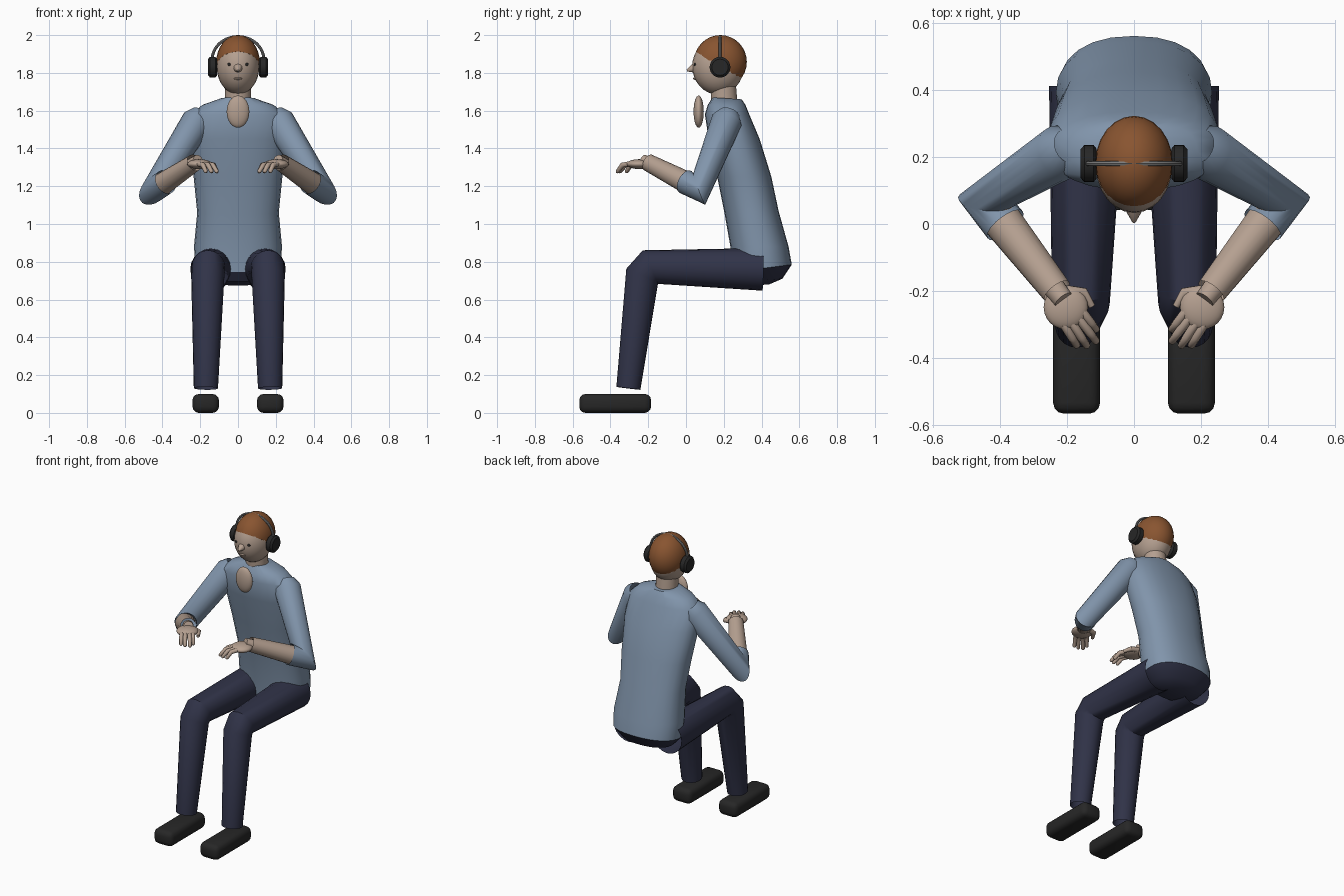
import bpy, bmesh, math
from mathutils import Vector, Matrix

if "Cube" in bpy.data.objects:
    bpy.data.objects.remove(bpy.data.objects["Cube"])


def material(name, rgb):
    m = bpy.data.materials.new(name)
    m.diffuse_color = (*rgb, 1)
    m.use_nodes = True
    m.node_tree.nodes["Principled BSDF"].inputs["Base Color"].default_value = m.diffuse_color
    return m


SHIRT = material("shirt_blue", (0.22, 0.30, 0.41))
SKIN = material("skin", (0.46, 0.35, 0.28))
PANTS = material("navy", (0.03, 0.033, 0.065))
HAIR = material("hair_brown", (0.25, 0.09, 0.03))
DARK = material("dark", (0.02, 0.02, 0.02))
GREY = material("band_grey", (0.2, 0.2, 0.2))


def finish(bm, name, mat, mirror=False):
    bmesh.ops.recalc_face_normals(bm, faces=bm.faces)
    me = bpy.data.meshes.new(name)
    bm.to_mesh(me)
    bm.free()
    ob = bpy.data.objects.new(name, me)
    bpy.context.collection.objects.link(ob)
    me.materials.append(mat)
    bpy.ops.object.select_all(action='DESELECT')
    ob.select_set(True)
    bpy.context.view_layer.objects.active = ob
    bpy.ops.object.shade_smooth_by_angle(angle=math.radians(40))
    if mirror:
        ob.modifiers.new("mirror", 'MIRROR').use_mirror_merge = False
    return ob


def bridge(bm, rings, cap):
    """Skin a list of point rings."""
    vs = [[bm.verts.new(p) for p in r] for r in rings]
    n = len(vs[0])
    for a, b in zip(vs, vs[1:]):
        for i in range(n):
            j = (i + 1) % n
            bm.faces.new((a[i], a[j], b[j], b[i]))
    if cap:
        bm.faces.new(vs[0])
        bm.faces.new(vs[-1])


def add_tube(bm, pts, radii, sides=16, cap=False):
    """Tapered tube along a path, mitred at bends."""
    pts = [Vector(p) for p in pts]
    d = [(b - a).normalized() for a, b in zip(pts, pts[1:])]
    ref = d[0].cross(d[-1])
    if ref.length < 0.02:
        ref = d[0].cross(d[len(d) // 2])
    if ref.length < 0.02:
        ref = d[0].orthogonal()
    rings = []
    for i, (p, r) in enumerate(zip(pts, radii)):
        a, b = d[max(i - 1, 0)], d[min(i, len(d) - 1)]
        t = (a + b).normalized()
        u = (ref - t * ref.dot(t)).normalized()
        v = t.cross(u) * min(1.5, 1 / max(0.1, t.dot(a)))
        rings.append([p + r * (u * math.cos(k * math.tau / sides) + v * math.sin(k * math.tau / sides))
                      for k in range(sides)])
    bridge(bm, rings, cap)


def tube(name, mat, pts, radii, sides=16, cap=False, mirror=False):
    bm = bmesh.new()
    add_tube(bm, pts, radii, sides, cap)
    return finish(bm, name, mat, mirror)


def ball(name, mat, c, r, mirror=False, cut=None):
    bm = bmesh.new()
    bmesh.ops.create_uvsphere(bm, u_segments=24, v_segments=16, radius=1,
                              matrix=Matrix.Translation(c) @ Matrix.Diagonal((*r, 1)))
    if cut:
        res = bmesh.ops.bisect_plane(bm, geom=bm.verts[:] + bm.edges[:] + bm.faces[:],
                                     plane_co=cut[0], plane_no=cut[1], clear_inner=True)
        edges = [e for e in res['geom_cut'] if isinstance(e, bmesh.types.BMEdge)]
        bmesh.ops.holes_fill(bm, edges=edges, sides=0)
    return finish(bm, name, mat, mirror)


def body(name, mat, sections, sides=24):
    """Loft of (front y, front z, back y, back z, half width)."""
    rings = []
    for fy, fz, by, bz, w in sections:
        ring = []
        for k in range(sides):
            c, s = math.cos(k * math.tau / sides), math.sin(k * math.tau / sides)
            c = math.copysign(abs(c) ** 0.88, c)
            s = math.copysign(abs(s) ** 0.88, s)
            ring.append((w * c, (fy + by) / 2 + s * (by - fy) / 2, (fz + bz) / 2 + s * (bz - fz) / 2))
        rings.append(ring)
    bm = bmesh.new()
    bridge(bm, rings, True)
    return finish(bm, name, mat)


# torso and pelvis
waist = (0.245, 0.745, 0.56, 0.785, 0.225)
body("pelvis", PANTS, [(0.36, 0.675, 0.44, 0.68, 0.07), (0.28, 0.695, 0.51, 0.71, 0.17), waist])
body("torso", SHIRT, [
    waist, (0.235, 0.88, 0.543, 0.88, 0.233), (0.205, 1.05, 0.49, 1.07, 0.216),
    (0.165, 1.25, 0.452, 1.25, 0.235), (0.12, 1.45, 0.39, 1.45, 0.255),
    (0.10, 1.58, 0.335, 1.58, 0.245), (0.115, 1.63, 0.315, 1.63, 0.19),
    (0.14, 1.67, 0.295, 1.66, 0.09)])

# neck and open collar patch
tube("neck", SKIN, [(0, 0.205, 1.62), (0, 0.195, 1.76)], [0.07, 0.068], 20, True)
ball("collar_skin", SKIN, (0, 0.067, 1.595), (0.06, 0.027, 0.085))

# head, hair and face
ball("head", SKIN, (0, 0.17, 1.835), (0.113, 0.137, 0.15))
ball("hair", HAIR, (0, 0.182, 1.858), (0.115, 0.14, 0.142), cut=((0, 0.05, 1.915), (0, 0.16, 0.23)))
tube("nose", SKIN, [(0, 0.07, 1.83), (0, 0.035, 1.823), (0, 0.005, 1.812)], [0.032, 0.022, 0.005], 12, True)
ball("eye", DARK, (0.046, 0.049, 1.845), (0.01, 0.008, 0.008), mirror=True)
ball("mouth", SKIN, (0, 0.05, 1.77), (0.022, 0.012, 0.007))

# headphones
tube("ear_cup", DARK, [(x, 0.18, 1.83) for x in (0.112, 0.12, 0.148, 0.159)],
     [0.045, 0.055, 0.055, 0.043], 24, True, True)
arc = [math.pi * k / 20 for k in range(21)]
tube("headband", GREY, [(0.137 * math.cos(a), 0.18, 1.87 + 0.122 * math.sin(a)) for a in arc],
     [0.008] * 21, 8, True)

# arms: rolled sleeve bent at the elbow, then forearm
shoulder, elbow, wrist = Vector((0.215, 0.215, 1.545)), Vector((0.44, 0.07, 1.185)), Vector((0.23, -0.2, 1.325))
fore = (wrist - elbow).normalized()
up = (shoulder - elbow).normalized()
tube("sleeve", SHIRT, [shoulder + up * 0.05, shoulder, elbow, elbow + fore * 0.1],
     [0.055, 0.083, 0.068, 0.066], 20, False, True)
tube("forearm", SKIN, [elbow + fore * 0.02, wrist], [0.062, 0.046], 20, False, True)
tube("wrist", SKIN, [wrist - fore * 0.03, wrist + fore * 0.035], [0.034, 0.03], 16, True, True)

# hands
ball("palm", SKIN, (0.203, -0.248, 1.317), (0.066, 0.066, 0.026), mirror=True)
bm = bmesh.new()
for base, tip in [((0.155, -0.26), (0.112, -0.315)), ((0.165, -0.28), (0.112, -0.35)),
                  ((0.185, -0.295), (0.14, -0.363)), ((0.208, -0.30), (0.17, -0.362))]:
    b, t = Vector((*base, 1.318)), Vector((*tip, 1.277))
    m = b.lerp(t, 0.6)
    m.z = 1.312
    add_tube(bm, [b, m, t, t + (t - m) * 0.15], [0.014, 0.013, 0.011, 0.005], 10, True)
add_tube(bm, [(0.185, -0.2, 1.315), (0.15, -0.205, 1.31), (0.125, -0.245, 1.30)],
         [0.016, 0.015, 0.01], 10, True)
finish(bm, "fingers", SKIN, True)

# legs
tube("leg", PANTS, [(0.14, 0.407, 0.76), (0.157, -0.19, 0.772), (0.16, -0.232, 0.725), (0.17, -0.305, 0.13)],
     [0.113, 0.088, 0.088, 0.064], 20, False, True)

# shoes
bm = bmesh.new()
bmesh.ops.create_cube(bm, size=1, matrix=Matrix.Translation((0.171, -0.375, 0.05))
                      @ Matrix.Diagonal((0.14, 0.38, 0.1, 1)))
bmesh.ops.bevel(bm, geom=bm.edges[:], offset=0.033, segments=3, profile=0.5, affect='EDGES')
finish(bm, "shoe", DARK, True)
